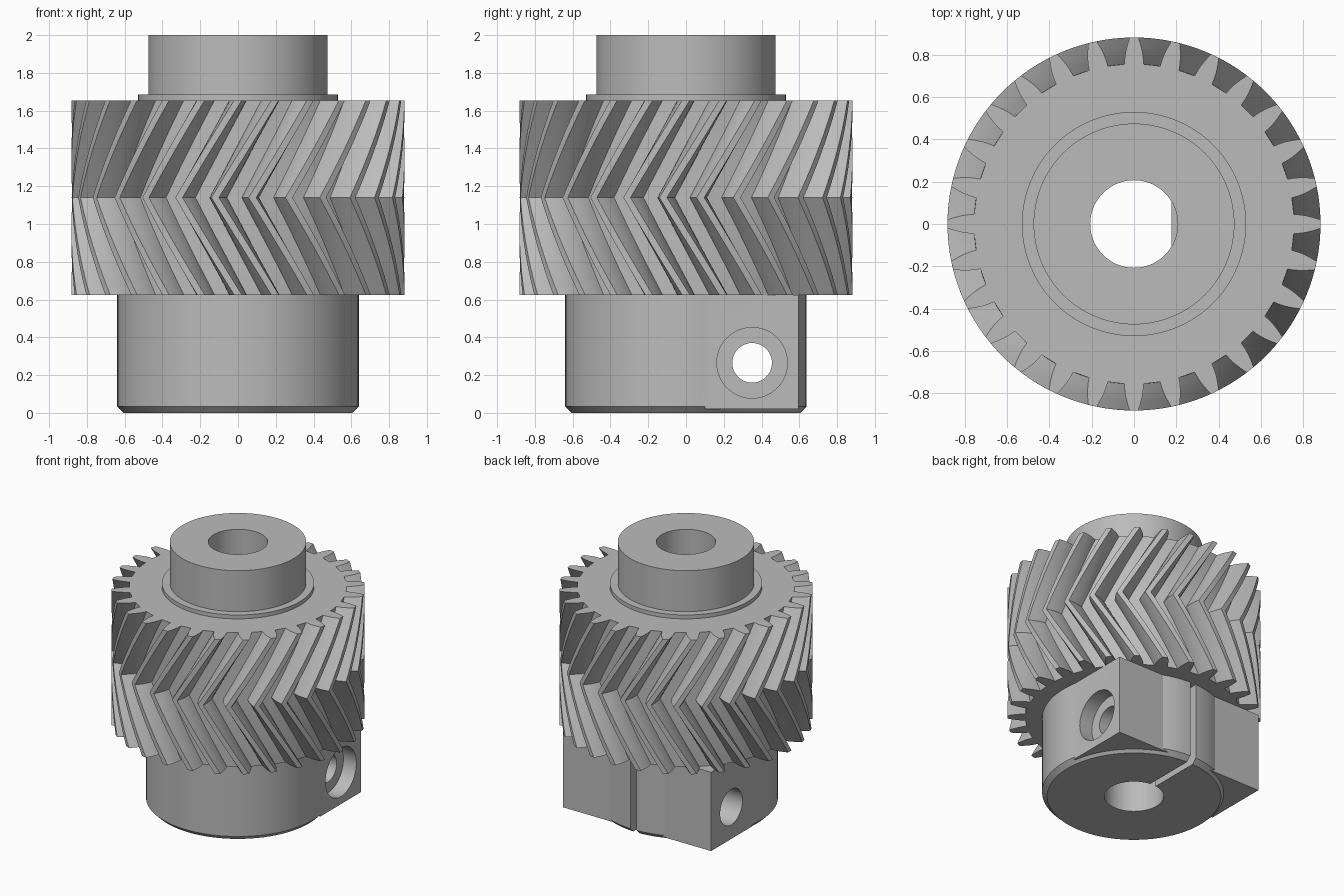
import bpy, bmesh
from math import sin, cos, tan, pi, radians, sqrt
from mathutils import Matrix, Vector

cube = bpy.data.objects.get("Cube")
if cube:
    bpy.data.objects.remove(cube, do_unlink=True)

steel = bpy.data.materials.new("steel_grey")
steel.use_nodes = True
grey = (0.5, 0.5, 0.5, 1)
steel.diffuse_color = grey
steel.node_tree.nodes["Principled BSDF"].inputs["Base Color"].default_value = grey

BORE = 0.207
GEAR_Z, GEAR_TOP = 0.625, 1.655


def finish(name, bm):
    bmesh.ops.recalc_face_normals(bm, faces=bm.faces)
    mesh = bpy.data.meshes.new(name)
    bm.to_mesh(mesh)
    bm.free()
    mesh.materials.append(steel)
    ob = bpy.data.objects.new(name, mesh)
    bpy.context.collection.objects.link(ob)
    return ob


def loft(name, rings, closed=False):
    """Skin a list of point rings; cap the ends unless closed."""
    bm = bmesh.new()
    loops = [[bm.verts.new(p) for p in ring] for ring in rings]
    pairs = list(zip(loops, loops[1:]))
    if closed:
        pairs.append((loops[-1], loops[0]))
    for a, b in pairs:
        for i in range(len(a)):
            j = (i + 1) % len(a)
            bm.faces.new((a[i], a[j], b[j], b[i]))
    if not closed:
        bm.faces.new(loops[0])
        bm.faces.new(loops[-1])
    return finish(name, bm)


def turned(name, profile, hollow=False, steps=96):
    rings = [[(r * cos(2 * pi * i / steps), r * sin(2 * pi * i / steps), z)
              for i in range(steps)] for r, z in profile]
    return loft(name, rings, closed=hollow)


def box(name, low, high):
    bm = bmesh.new()
    low, high = Vector(low), Vector(high)
    bmesh.ops.create_cube(bm, size=1, matrix=Matrix.Translation((low + high) / 2)
                          @ Matrix.Diagonal((*(high - low), 1)))
    return finish(name, bm)


def cross_hole(name, radius, x0, x1):
    """Cylinder along x at the clamp screw position."""
    ob = turned(name, [(radius, x0), (radius, x1)], steps=48)
    ob.data.transform(Matrix.Translation((0, 0.35, 0.265)) @ Matrix.Rotation(pi / 2, 4, 'Y'))
    return ob


def combine(target, tool, operation='DIFFERENCE'):
    tool.hide_render = True
    mod = target.modifiers.new("cut", 'BOOLEAN')
    mod.operation, mod.solver, mod.object = operation, 'EXACT', tool
    bpy.context.view_layer.objects.active = target
    bpy.ops.object.modifier_apply(modifier=mod.name)
    bpy.data.objects.remove(tool, do_unlink=True)


def bore_cutter():
    return turned("bore_cutter", [(BORE, -0.1), (BORE, 2.1)])


# Herringbone gear: one tooth flank repeated, swept with a reversing twist
TEETH, LAYERS = 28, 20
flank = [(0.757, 0.060), (0.79, 0.055), (0.82, 0.047), (0.85, 0.036), (0.882, 0.023)]
tooth = [(r, -a) for r, a in flank] + [(r, a) for r, a in reversed(flank)]
half = (GEAR_TOP - GEAR_Z) / 2
rings = []
for k in range(LAYERS + 1):
    t = 2 * k / LAYERS - 1
    twist = -(1 - abs(t)) * half * tan(radians(30)) / 0.82
    rings.append([(r * cos(a + twist + 2 * pi * n / TEETH),
                   r * sin(a + twist + 2 * pi * n / TEETH),
                   GEAR_Z + half * (t + 1))
                  for n in range(TEETH) for r, a in tooth])
gear = loft("herringbone_gear", rings)
combine(gear, bore_cutter())

# Flat inside the bore
flat_x = 0.178
span = sqrt(BORE ** 2 - flat_x ** 2)
key = []
for z in (GEAR_Z, 1.5):
    arc = [-1 + i / 4 for i in range(9)]
    key.append([(flat_x, -span, z), (BORE + 0.01, -span, z),
                (BORE + 0.01, span, z), (flat_x, span, z)])
shaft_flat = loft("shaft_flat", key)

# Upper boss with its thin shoulder
boss = turned("upper_boss", [(BORE, GEAR_TOP), (0.53, GEAR_TOP), (0.53, 1.685),
                             (0.475, 1.685), (0.475, 2), (BORE, 2)], hollow=True)

# Lower clamp hub: chamfered cylinder, square block, bore, slit and screw hole
hub = turned("clamp_hub", [(0.605, 0), (0.64, 0.035), (0.64, GEAR_Z)])
combine(hub, box("clamp_block", (-0.63, 0.1, 0.02), (0.63, 0.595, GEAR_Z)), 'UNION')
combine(hub, bore_cutter())
combine(hub, box("slit_cutter", (-0.025, 0, -0.1), (0.025, 0.8, 0.7)))
combine(hub, cross_hole("screw_cutter", 0.105, -0.3, 0.8))
combine(hub, cross_hole("head_cutter", 0.187, 0.52, 0.8))
combine(hub, cross_hole("thread_cutter", 0.136, -0.8, -0.25))

# Smooth the round surfaces, keep machined edges sharp
for ob in (gear, boss, hub, shaft_flat):
    bpy.ops.object.select_all(action='DESELECT')
    ob.select_set(True)
    bpy.context.view_layer.objects.active = ob
    bpy.ops.object.shade_smooth_by_angle(angle=radians(20))
